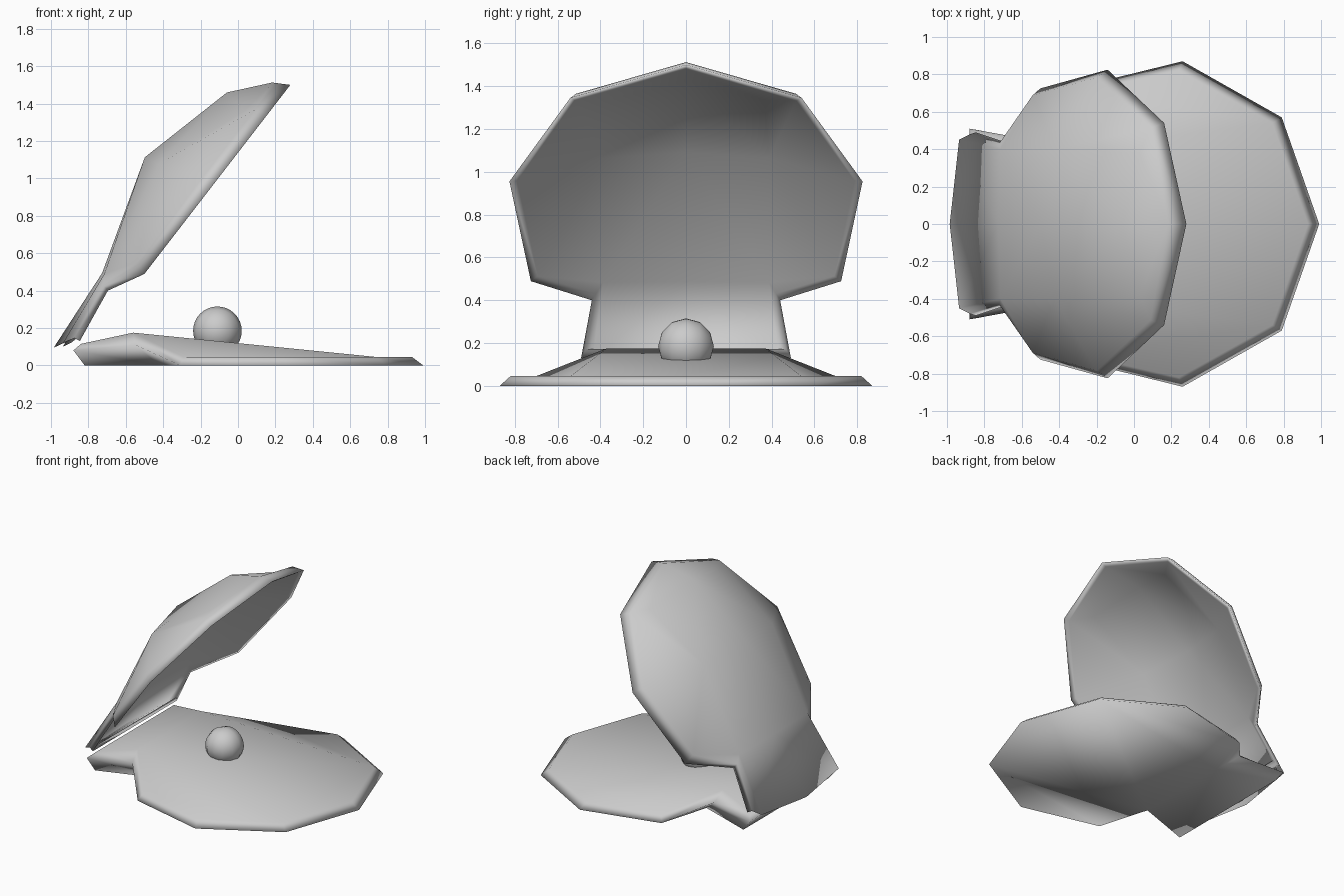
import bpy, bmesh, math

cube = bpy.data.objects.get("Cube")
if cube:
    bpy.data.objects.remove(cube, do_unlink=True)

grey = bpy.data.materials.new("shell grey")
grey.use_nodes = True
GREY = (0.6, 0.6, 0.6, 1)
grey.diffuse_color = GREY
grey.node_tree.nodes["Principled BSDF"].inputs["Base Color"].default_value = GREY


def finish(obj):
    obj.data.materials.append(grey)
    for poly in obj.data.polygons:
        poly.use_smooth = True


def mirrored_mesh(name, points, faces):
    """Build a solid from named +y points; '-' before a name is its mirror across y."""
    bm = bmesh.new()
    verts = {}
    for key, (x, y, z) in points.items():
        verts[key] = bm.verts.new((x, y, z))
        verts["-" + key] = bm.verts.new((x, -y, z)) if y else verts[key]
    done = set()
    for face in faces:
        names = face.split()
        flipped = [n[1:] if n[0] == "-" else "-" + n for n in names]
        for loop in (names, flipped):
            ring = list(dict.fromkeys(verts[n] for n in loop))
            if frozenset(ring) not in done:
                done.add(frozenset(ring))
                bm.faces.new(ring)
    bmesh.ops.recalc_face_normals(bm, faces=bm.faces)
    mesh = bpy.data.meshes.new(name)
    bm.to_mesh(mesh)
    bm.free()
    obj = bpy.data.objects.new(name, mesh)
    bpy.context.collection.objects.link(obj)
    finish(obj)


# Lower shell: capitals lie on the ground, small letters on the raised top
lower = {
    "T": (0.99, 0, 0), "A": (0.79, 0.57, 0), "B": (0.26, 0.87, 0),
    "C": (-0.31, 0.73, 0), "N": (-0.42, 0.36, 0), "H": (-0.82, 0.50, 0),
    "n": (-0.55, 0.45, 0.11), "h": (-0.88, 0.51, 0.08),
    "t": (0.93, 0, 0.045), "a": (0.74, 0.54, 0.045), "b": (0.24, 0.82, 0.045),
    "c": (-0.29, 0.70, 0.045), "d": (-0.56, 0.37, 0.175), "g": (-0.84, 0.45, 0.115),
}
mirrored_mesh("lower_shell", lower, [
    "T A -A", "A B C N", "A N -N -A", "N H -H -N",                # underside
    "T A a t", "A B b a", "B C c b", "C N n", "C n d c",          # rim
    "N H h n", "n h g d", "H -H -h h", "h -h -g g",               # hinge
    "t a -a", "a b c d", "a d -d -a", "d g -g -d",                # top
])

# Upper shell: (distance from tip, half width, height above the rim plane)
rim = {"T": (0, 0, 0), "A": (0.195, 0.54, 0), "B": (0.69, 0.825, 0),
       "C": (1.28, 0.725, 0), "N": (1.47, 0.44, 0.10), "H": (1.775, 0.49, 0.054)}
crown = {"a": (0.265, 0.38, 0.11), "m": (0.767, 0.40, 0.30), "n": (1.41, 0.40, 0.17),
         "h": (1.838, 0.45, 0.119), "p": (0.24, 0, 0.244), "c": (0.784, 0, 0.38),
         "k": (1.414, 0, 0.182), "e": (1.889, 0, 0.143)}
CENTRE = 0.8


def tilt(s, y, h):
    return (0.28 - 0.61 * s - 0.79 * h, y, 1.50 - 0.79 * s + 0.61 * h)


def inset(p, k, dh):
    return (CENTRE + (p[0] - CENTRE) * k, p[1] * k, p[2] + dh)


upper = {}
for key, p in rim.items():
    upper["r" + key] = tilt(*p)
    upper["i" + key] = tilt(*inset(p, 0.955, 0.012))
    upper["o" + key] = tilt(*inset(p, 0.95, 0.07))
# The outer rim is thickest at the tip and thin at the hinge
upper["oT"] = tilt(0.05, 0, 0.085)
upper["oN"] = tilt(1.46, 0.43, 0.14)
upper["oH"] = tilt(1.782, 0.48, 0.087)
for key, p in crown.items():
    upper["o" + key] = tilt(*p)
    upper["i" + key] = tilt(*inset(p, 0.97, -0.02 if key in "am" else -0.035))

patches = ["T A a p", "A B m a", "B C m", "C N n m", "N H h n",
           "p a m c", "c m n k", "k n h e", "H h e -h -H"]
faces = []
for side in "oi":
    for patch in patches:
        faces.append(" ".join(n.replace(n[-1], side + n[-1]) for n in patch.split()))
    for p, q in ("TA", "AB", "BC", "CN", "NH"):
        faces.append(f"r{p} r{q} {side}{q} {side}{p}")
    faces.append(f"rH -rH -{side}H {side}H")
mirrored_mesh("upper_shell", upper, faces)

# Pearl
bpy.ops.mesh.primitive_uv_sphere_add(segments=32, ring_count=6, radius=0.13,
                                     location=(-0.11, 0, 0.185),
                                     rotation=(math.pi / 2, 0, 0))
pearl = bpy.context.object
pearl.name = "pearl"
finish(pearl)
